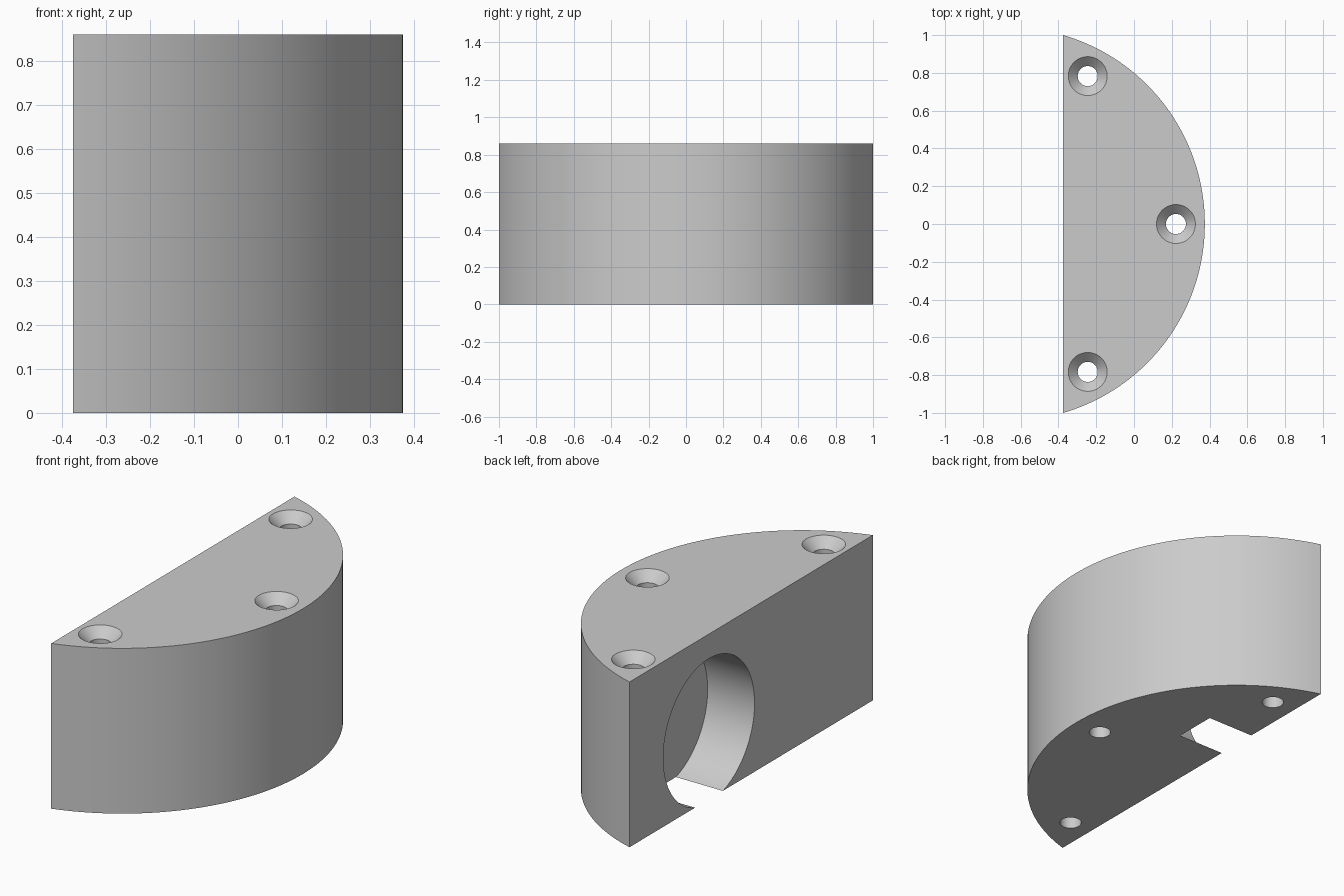
import bpy, bmesh, math
from mathutils import Matrix, Vector

cube = bpy.data.objects.get("Cube")
if cube:
    bpy.data.objects.remove(cube, do_unlink=True)

HEIGHT = 0.86
HALF_DEPTH = 0.375
RADIUS = (1 + (2 * HALF_DEPTH) ** 2) / (4 * HALF_DEPTH)   # arc through both tips
ARC_CENTRE = HALF_DEPTH - RADIUS

grey = bpy.data.materials.new("plain grey")
grey.use_nodes = True
grey.diffuse_color = (0.6, 0.6, 0.6, 1)
grey.node_tree.nodes["Principled BSDF"].inputs["Base Color"].default_value = grey.diffuse_color


def make_object(name, bm):
    bmesh.ops.recalc_face_normals(bm, faces=bm.faces)
    mesh = bpy.data.meshes.new(name)
    bm.to_mesh(mesh)
    bm.free()
    mesh.materials.append(grey)
    obj = bpy.data.objects.new(name, mesh)
    bpy.context.collection.objects.link(obj)
    return obj


def lathe(name, profile, location, steps=48):
    """Closed solid from a radius/height profile that starts and ends on the axis."""
    bm = bmesh.new()
    verts = [bm.verts.new((r, 0, z)) for r, z in profile]
    edges = [bm.edges.new(pair) for pair in zip(verts, verts[1:])]
    bmesh.ops.spin(bm, geom=verts + edges, cent=(0, 0, 0), axis=(0, 0, 1),
                   angle=math.tau, steps=steps)
    bmesh.ops.remove_doubles(bm, verts=bm.verts, dist=0.0001)
    bmesh.ops.translate(bm, verts=bm.verts, vec=location)
    return make_object(name, bm)


# Block: circular segment extruded upward
bm = bmesh.new()
half_angle = math.asin(1 / RADIUS)
segments = 72
outline = []
for i in range(segments + 1):
    a = half_angle * (2 * i / segments - 1)
    outline.append(bm.verts.new((ARC_CENTRE + RADIUS * math.cos(a), RADIUS * math.sin(a), 0)))
base = bm.faces.new(outline)
top = bmesh.ops.extrude_face_region(bm, geom=[base])["geom"]
bmesh.ops.translate(bm, verts=[v for v in top if isinstance(v, bmesh.types.BMVert)],
                    vec=(0, 0, HEIGHT))
block = make_object("half_round_block", bm)

# Countersunk screw holes
hole, rim, over = 0.053, 0.103, 0.1
screw_profile = [(0, -over), (hole, -over), (hole, HEIGHT - 0.05), (rim, HEIGHT),
                 (rim, HEIGHT + over), (0, HEIGHT + over)]
cutters = [lathe("screw_hole_cutter", screw_profile, (x, y, 0))
           for x, y in [(-0.245, 0.783), (-0.245, -0.783), (0.222, 0)]]

# Round blind pocket in the flat side, open at the bottom
bm = bmesh.new()
depth = 0.27
bmesh.ops.create_cone(bm, cap_ends=True, segments=96, radius1=0.375, radius2=0.375,
                      depth=depth + over,
                      matrix=Matrix.Translation(Vector((-HALF_DEPTH + (depth - over) / 2, 0.347, 0.357)))
                      @ Matrix.Rotation(math.pi / 2, 4, 'Y'))
cutters.append(make_object("pocket_cutter", bm))

# Cut the holes and the pocket
bpy.ops.object.select_all(action='DESELECT')
block.select_set(True)
bpy.context.view_layer.objects.active = block
for cutter in cutters:
    cutter.hide_render = True
    mod = block.modifiers.new(cutter.name, 'BOOLEAN')
    mod.operation = 'DIFFERENCE'
    mod.solver = 'EXACT'
    mod.object = cutter
    bpy.ops.object.modifier_apply(modifier=mod.name)
    bpy.data.objects.remove(cutter, do_unlink=True)

bpy.ops.object.shade_smooth_by_angle(angle=math.radians(30))
